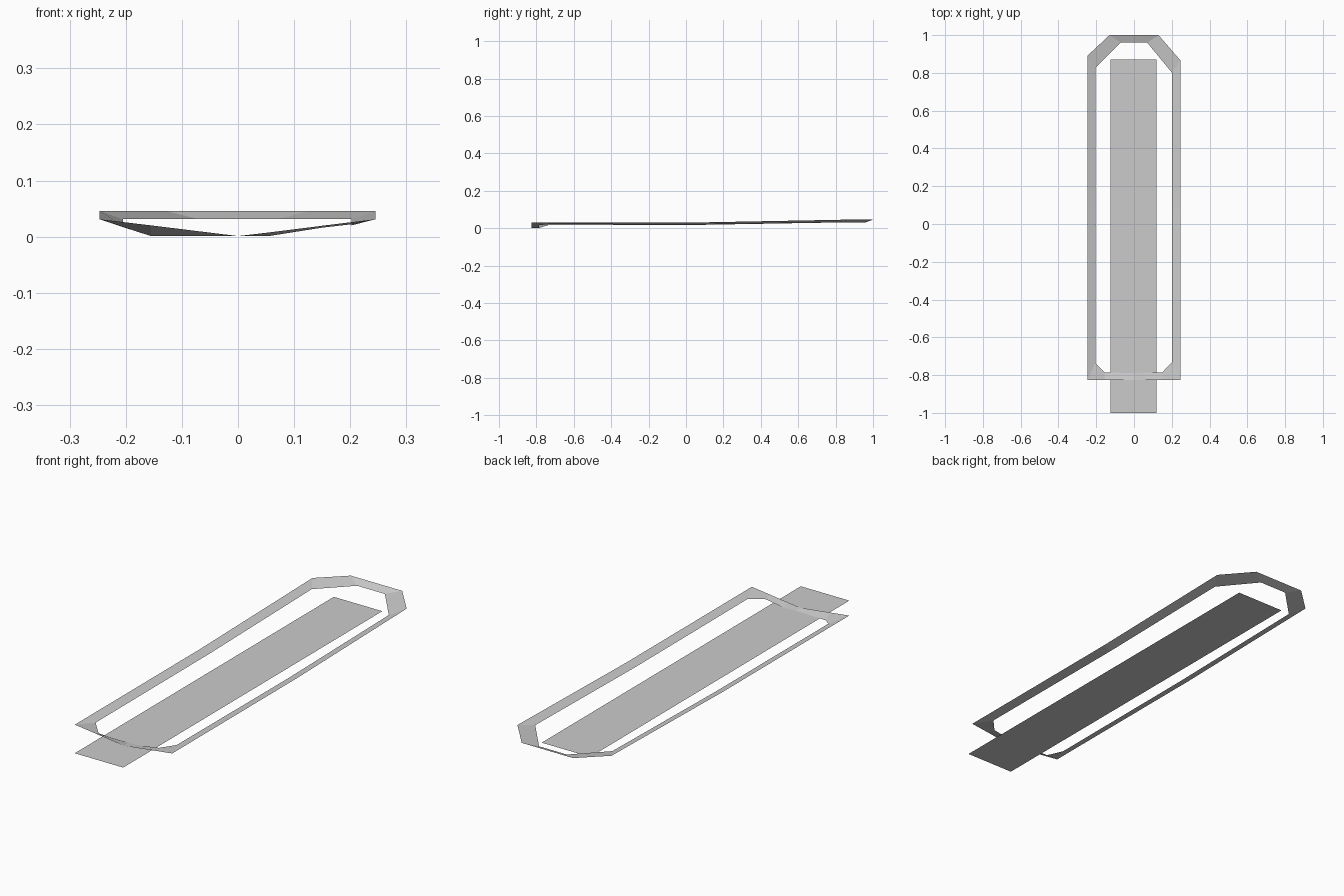
import bpy
import bmesh


def make_object(name, bm):
    mesh = bpy.data.meshes.new(name)
    bm.to_mesh(mesh)
    bm.free()
    obj = bpy.data.objects.new(name, mesh)
    bpy.context.collection.objects.link(obj)
    return obj


# Flat ground panel
bm = bmesh.new()
bm.faces.new([bm.verts.new(p) for p in
              [(-0.125, -1, 0), (0.12, -1, 0), (0.12, 0.87, 0), (-0.125, 0.87, 0)]])
make_object("flat_panel", bm)

# Rim: matching outer and inner outlines, anticlockwise from the front centre
outer = [(0, -0.825, 0.001), (0.06, -0.825, 0.008), (0.155, -0.825, 0.02),
         (0.245, -0.825, 0.031), (0.245, 0.08, 0.031),
         (0.245, 0.867, 0.046), (0.13, 1, 0.046), (-0.13, 1, 0.046),
         (-0.247, 0.89, 0.046), (-0.247, 0.08, 0.031),
         (-0.247, -0.825, 0.031), (-0.155, -0.825, 0.02)]
inner = [(0, -0.79, 0.001), (0.055, -0.785, 0.001), (0.15, -0.785, 0.016),
         (0.202, -0.73, 0.022), (0.202, 0.08, 0.02),
         (0.202, 0.8, 0.031), (0.07, 0.96, 0.031), (-0.07, 0.96, 0.031),
         (-0.205, 0.825, 0.031), (-0.205, 0.08, 0.018),
         (-0.205, -0.735, 0.017), (-0.155, -0.785, 0.001)]
bm = bmesh.new()
rings = [[bm.verts.new(p) for p in loop] for loop in (outer, inner)]
for i in range(len(outer)):
    j = (i + 1) % len(outer)
    bm.faces.new([rings[0][i], rings[0][j], rings[1][j], rings[1][i]])
make_object("raised_rim", bm)
